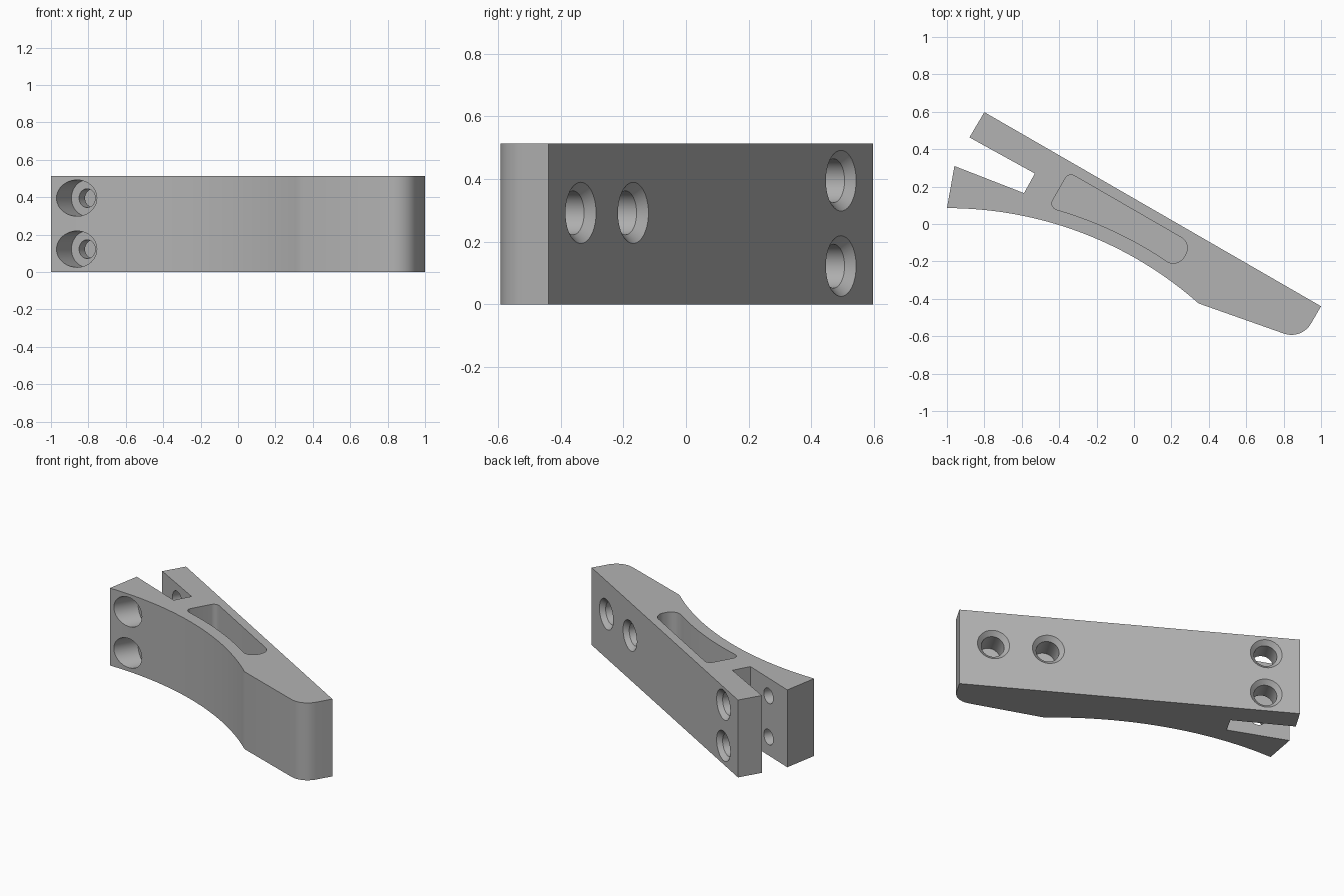
import bpy, bmesh, math
from mathutils import Vector, Matrix

cube = bpy.data.objects.get("Cube")
if cube:
    bpy.data.objects.remove(cube, do_unlink=True)

HEIGHT = 0.513
ALONG = Vector((0.866, -0.5))     # along the straight back face
OUT = Vector((0.5, 0.866))        # out of the back face
BACK_CORNER = Vector((-0.8, 0.598))
ARC_CENTRE = Vector((-1.0, -1.945))

grey = bpy.data.materials.new("plain grey")
grey.use_nodes = True
colour = (0.45, 0.45, 0.45, 1)
grey.diffuse_color = colour
grey.node_tree.nodes["Principled BSDF"].inputs["Base Color"].default_value = colour


def arc(radius, start, end, steps):
    return [ARC_CENTRE + radius * Vector((math.cos(a), math.sin(a)))
            for a in (start + (end - start) * i / steps for i in range(steps + 1))]


def angle_of(p):
    return math.atan2(p.y - ARC_CENTRE.y, p.x - ARC_CENTRE.x)


def fillet(before, corner, after, radius, steps=10):
    """Points of a round that replaces a corner."""
    u, v = (before - corner).normalized(), (after - corner).normalized()
    half = u.angle(v) / 2
    centre = corner + (u + v).normalized() * radius / math.sin(half)
    a = corner + u * radius / math.tan(half) - centre
    b = corner + v * radius / math.tan(half) - centre
    turn = math.atan2(a.x * b.y - a.y * b.x, a.dot(b))
    return [centre + Matrix.Rotation(turn * i / steps, 2) @ a for i in range(steps + 1)]


def make_object(name, bm):
    bmesh.ops.recalc_face_normals(bm, faces=bm.faces)
    mesh = bpy.data.meshes.new(name)
    bm.to_mesh(mesh)
    bm.free()
    mesh.materials.append(grey)
    obj = bpy.data.objects.new(name, mesh)
    bpy.context.collection.objects.link(obj)
    return obj


def prism(name, outline, bottom, top):
    bm = bmesh.new()
    face = bm.faces.new([bm.verts.new((p.x, p.y, bottom)) for p in outline])
    new = bmesh.ops.extrude_face_region(bm, geom=[face])["geom"]
    bmesh.ops.translate(bm, vec=(0, 0, top - bottom),
                        verts=[g for g in new if isinstance(g, bmesh.types.BMVert)])
    return make_object(name, bm)


def drill(name, distance, z, profile, sides=40):
    """Turned cutter; profile holds (depth below the back face, radius)."""
    start = BACK_CORNER + ALONG * distance
    axis, side, up = -OUT.to_3d(), ALONG.to_3d(), Vector((0, 0, 1))
    bm = bmesh.new()
    rings = []
    for depth, radius in profile:
        centre = Vector((start.x, start.y, z)) + axis * depth
        rings.append([bm.verts.new(centre + radius * (side * math.cos(a) + up * math.sin(a)))
                      for a in (math.tau * i / sides for i in range(sides))])
    for low, high in zip(rings, rings[1:]):
        for i in range(sides):
            j = (i + 1) % sides
            bm.faces.new((low[i], low[j], high[j], high[i]))
    bm.faces.new(rings[0])
    bm.faces.new(rings[-1])
    return make_object(name, bm)


# Lever body: straight back, open slot, concave front and rounded nose
arc_end = Vector((0.345, -0.425))
arc_start = Vector((-1.0, 0.085))
back_end = Vector((1.0, -0.44))
outline = [Vector(p) for p in ((-0.8, 0.598), (-0.88, 0.463), (-0.53, 0.27),
                               (-0.588, 0.165), (-0.96, 0.31))]
outline += arc(2.03, angle_of(arc_start), angle_of(arc_end), 32)
outline += fillet(arc_end, Vector((0.896, -0.619)), back_end, 0.12)
outline.append(back_end)
body = prism("lever_body", outline, 0, HEIGHT)

# Blind pocket in the top
a, b, c, d = (ALONG * s + OUT * t for s, t in
              ((-0.44, -0.15), (-0.44, 0.064), (0.32, 0.064), (0.32, -0.09)))
curve = arc(2.105, angle_of(a) - 0.04, angle_of(d) + 0.045, 20)
pocket = (fillet(curve[0], a, b, 0.035) + fillet(a, b, c, 0.035)
          + fillet(b, c, d, 0.065) + fillet(c, d, curve[-1], 0.065) + curve[::-1])
cutters = [prism("pocket_cutter", pocket, 0.07, HEIGHT + 0.1)]

# Countersunk holes: two blind in the back, two through both arms
countersink = [(-0.02, 0.117), (0.027, 0.07)]
for distance in (1.535, 1.87):
    cutters.append(drill("blind_hole_cutter", distance, 0.292,
                         countersink + [(0.17, 0.07)]))
for z in (0.122, 0.395):
    cutters.append(drill("bolt_hole_cutter", 0.206, z, countersink
                         + [(0.24, 0.07), (0.24, 0.05), (0.37, 0.05),
                            (0.37, 0.097), (0.7, 0.097)]))

for cutter in cutters:
    cut = body.modifiers.new(cutter.name, 'BOOLEAN')
    cut.operation = 'DIFFERENCE'
    cut.solver = 'EXACT'
    cut.object = cutter
    cutter.hide_render = True

# Bake the cuts, then remove the cutters
depsgraph = bpy.context.evaluated_depsgraph_get()
result = bpy.data.meshes.new_from_object(body.evaluated_get(depsgraph))
body.modifiers.clear()
body.data = result
for cutter in cutters:
    bpy.data.objects.remove(cutter, do_unlink=True)

bpy.ops.object.select_all(action='DESELECT')
body.select_set(True)
bpy.context.view_layer.objects.active = body
bpy.ops.object.shade_smooth_by_angle(angle=math.radians(25))
